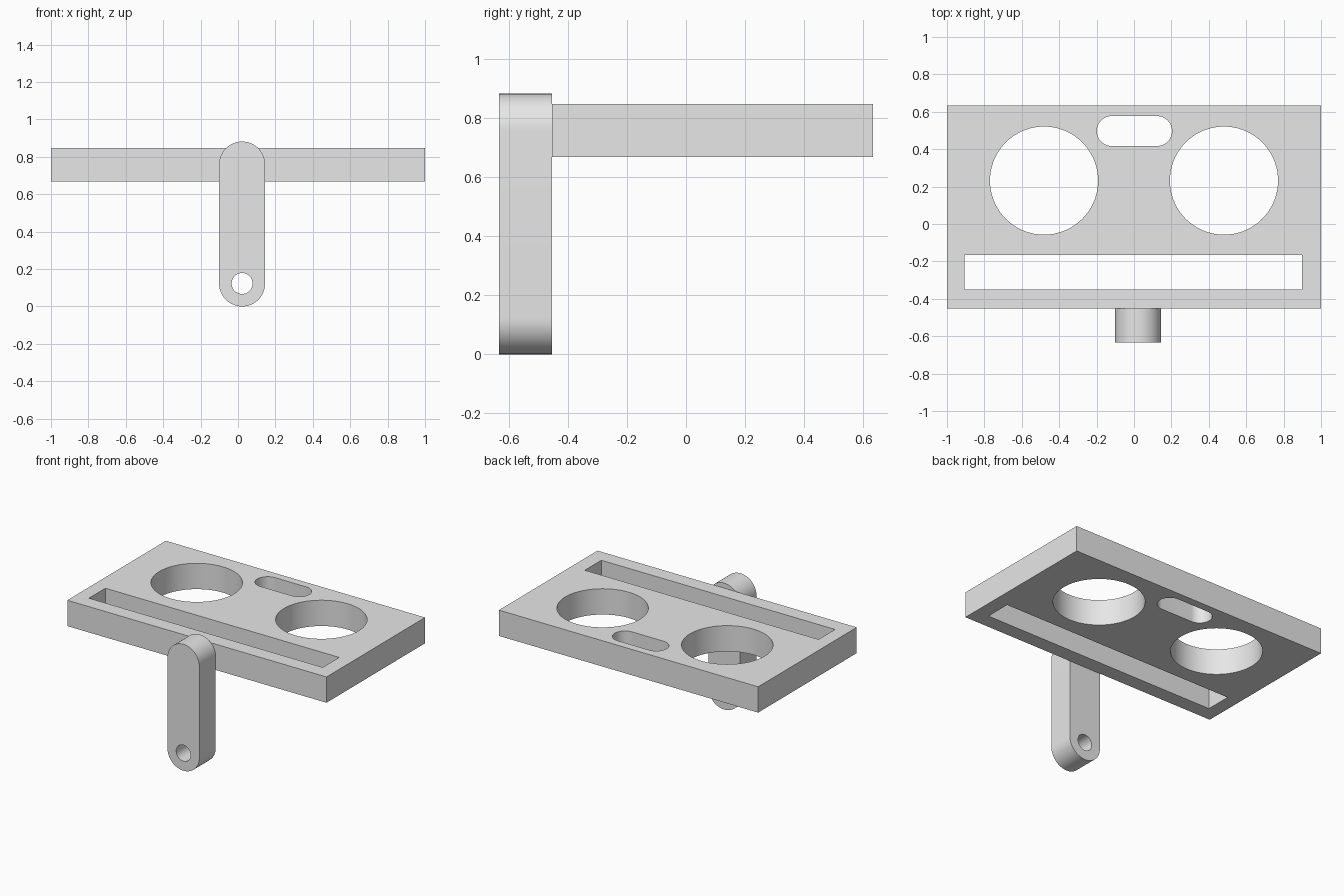
import bpy
import bmesh
from math import cos, sin, pi, radians

if "Cube" in bpy.data.objects:
    bpy.data.objects.remove(bpy.data.objects["Cube"], do_unlink=True)

# Single plain grey
grey = bpy.data.materials.new("plain_grey")
grey.use_nodes = True
grey.diffuse_color = (0.8, 0.8, 0.8, 1)
grey.node_tree.nodes["Principled BSDF"].inputs["Base Color"].default_value = (0.8, 0.8, 0.8, 1)


def rectangle(x0, x1, y0, y1):
    return [(x0, y0), (x1, y0), (x1, y1), (x0, y1)]


def circle(cx, cy, r, n=72):
    return [(cx + r * cos(2 * pi * i / n), cy + r * sin(2 * pi * i / n)) for i in range(n)]


def stadium(cx, cy, half_x, half_y, r, n=32):
    """Two half circles joined by straight sides, along x or y."""
    start = -pi / 2 if half_x else 0
    points = []
    for side in (1, -1):
        for i in range(n + 1):
            a = start + pi * i / n + (0 if side == 1 else pi)
            points.append((cx + side * half_x + r * cos(a), cy + side * half_y + r * sin(a)))
    return points


def extruded_part(name, outlines, depth, location, rotation=(0, 0, 0)):
    """Extrude the first outline, with the others as through holes."""
    curve = bpy.data.curves.new(name, "CURVE")
    curve.dimensions = "2D"
    curve.fill_mode = "BOTH"
    curve.extrude = depth / 2
    for outline in outlines:
        spline = curve.splines.new("POLY")
        spline.points.add(len(outline) - 1)
        for point, (x, y) in zip(spline.points, outline):
            point.co = (x, y, 0, 1)
        spline.use_cyclic_u = True
    part = bpy.data.objects.new(name, curve)
    part.location = location
    part.rotation_euler = rotation
    bpy.context.collection.objects.link(part)
    bpy.ops.object.select_all(action="DESELECT")
    part.select_set(True)
    bpy.context.view_layer.objects.active = part
    bpy.ops.object.convert(target="MESH")
    part = bpy.context.object

    # Weld caps to walls
    bm = bmesh.new()
    bm.from_mesh(part.data)
    bmesh.ops.remove_doubles(bm, verts=bm.verts, dist=0.0001)
    bmesh.ops.recalc_face_normals(bm, faces=bm.faces)
    bm.to_mesh(part.data)
    bm.free()
    part.data.materials.clear()
    part.data.materials.append(grey)
    bpy.ops.object.shade_smooth_by_angle(angle=radians(30))
    return part


THICK = 0.18

# Plate with two round holes, a rounded slot and a long slot
extruded_part("plate", [
    rectangle(-1, 1, -0.453, 0.633),
    circle(-0.481, 0.232, 0.289),
    circle(0.481, 0.232, 0.289),
    stadium(0.002, 0.497, 0.121, 0, 0.08),
    rectangle(-0.906, 0.898, -0.349, -0.167),
], THICK, (0, 0, 0.757))

# Upright arm with a pin hole near the foot
extruded_part("arm", [
    stadium(0.022, 0.441, 0, 0.318, 0.123),
    circle(0.022, 0.123, 0.056, 48),
], THICK, (0, -0.543, 0), (pi / 2, 0, 0))
